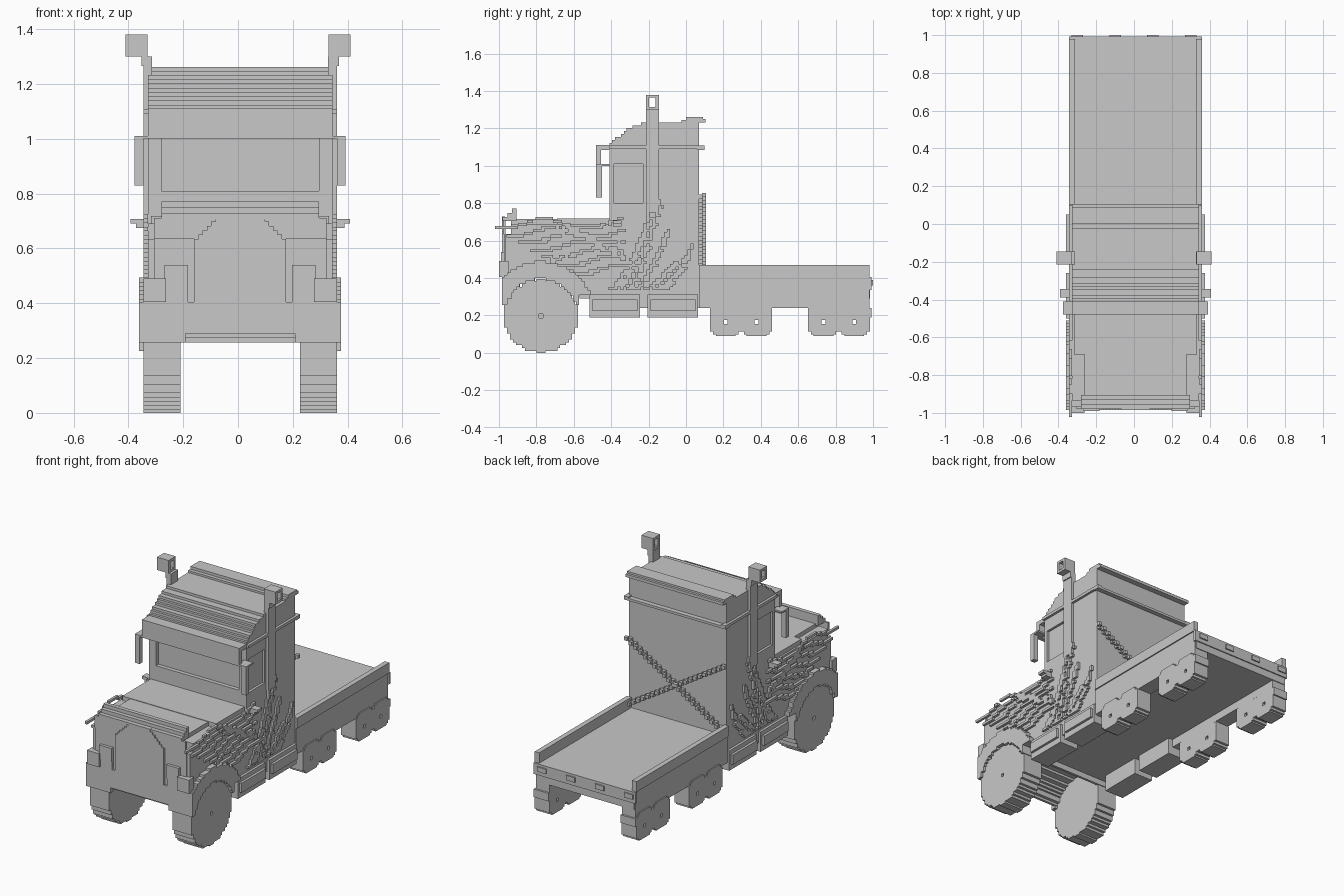
import bpy, bmesh, math, random
from mathutils import Vector

random.seed(4)
BLOCK = 0.0156                                  # size of one building block
MID = BLOCK / 2                                 # middle plane of the body
RAIL = 0.3525                                   # half width of bed and wheels
CAB, FLARE, GLASS = RAIL - BLOCK, RAIL + BLOCK, 0.2875
NOSE, TAIL, CAB_FRONT, CAB_BACK = -0.985, 0.985, -0.41, 0.07
AXLE_Y, TYRE = -0.775, 0.197
BUMPER_TOP, BED, BODY_TOP = 0.405, 0.405, 0.635

if "Cube" in bpy.data.objects:
    bpy.data.objects.remove(bpy.data.objects["Cube"], do_unlink=True)

TONE = (0.58, 0.58, 0.58, 1)
grey = bpy.data.materials.new("plain_grey")
grey.use_nodes = True
grey.diffuse_color = TONE
grey.node_tree.nodes["Principled BSDF"].inputs["Base Color"].default_value = TONE


def finish(name, bm):
    bmesh.ops.recalc_face_normals(bm, faces=bm.faces)
    mesh = bpy.data.meshes.new(name)
    bm.to_mesh(mesh)
    bm.free()
    mesh.materials.append(grey)
    ob = bpy.data.objects.new(name, mesh)
    bpy.context.collection.objects.link(ob)
    return ob


def add_box(bm, x, y, z):
    cube = bmesh.ops.create_cube(bm, size=1)["verts"]
    for v in cube:
        v.co = Vector((sum(r) / 2 + c * abs(r[1] - r[0]) for r, c in zip((x, y, z), v.co)))


def add_block(bm, x, y, z, half):
    add_box(bm, (x - half, x + half), (y - half, y + half), (z - half, z + half))


def box(name, x, y, z):
    bm = bmesh.new()
    add_box(bm, x, y, z)
    return finish(name, bm)


def both(half):
    return MID - half, MID + half


def side(s, inner, outer):
    return tuple(sorted((MID + s * inner, MID + s * outer)))


def wide(name, half, y, z):
    return box(name, both(half), y, z)


def prism(name, x, outline):
    """Extrude a (y, z) outline along x."""
    bm = bmesh.new()
    outline = [p for i, p in enumerate(outline) if p != outline[i - 1]]
    face = bm.faces.new([bm.verts.new((x[0], y, z)) for y, z in outline])
    new = bmesh.ops.extrude_face_region(bm, geom=[face])["geom"]
    bmesh.ops.translate(bm, vec=(x[1] - x[0], 0, 0),
                        verts=[v for v in new if isinstance(v, bmesh.types.BMVert)])
    return finish(name, bm)


def columns(name, x, y, top, bottom):
    """Prism of block-wide columns between two height rules."""
    count = round((y[1] - y[0]) / BLOCK)
    step = (y[1] - y[0]) / count
    upper, lower = [], []
    for i in range(count):
        a, b = y[0] + i * step, y[0] + (i + 1) * step
        middle = (a + b) / 2
        upper += [(a, top(middle)), (b, top(middle))]
        lower += [(a, bottom(middle)), (b, bottom(middle))]
    return prism(name, x, upper + lower[::-1])


def blocky(value):
    return round(value / BLOCK) * BLOCK


def circle(offset, radius):
    return blocky(math.sqrt(max(radius ** 2 - offset ** 2, 0)))


def rounded(name, x, cy, cz, half, height, radius):
    """Blocky rounded slab, a wheel when all three sizes match."""
    def rise(y):
        return min(height, max(circle(y - cy, radius), BLOCK))
    return columns(name, x, (cy - half, cy + half), lambda y: cz + rise(y), lambda y: cz - rise(y))


def cut(ob, x, y, z):
    cutter = box("cutter", x, y, z)
    cutter.hide_render = True
    mod = ob.modifiers.new("cut", "BOOLEAN")
    mod.object, mod.operation, mod.solver = cutter, "DIFFERENCE", "EXACT"
    bpy.context.view_layer.objects.active = ob
    bpy.ops.object.modifier_apply(modifier=mod.name)
    bpy.data.objects.remove(cutter, do_unlink=True)


def arch_under(y):
    """Underside of body and fender, following the front wheel."""
    offset = y - AXLE_Y
    if offset > TYRE:
        return 0.31
    return TYRE + max(circle(offset, TYRE), 0.06)


def arch_over(y):
    return TYRE + circle(y - AXLE_Y, 0.29)


def roof_height(y):
    if y > -BLOCK:
        return 1.245
    return blocky(1.23 - 0.12 * min(1, max(0, -0.19 - y) / 0.22) ** 2)


# Lower body and hood
columns("lower_body", both(CAB), (-0.965, CAB_BACK), lambda y: BODY_TOP, arch_under)
wide("hood_shoulder", CAB, (-0.935, CAB_FRONT), (BODY_TOP, 0.69))
wide("hood_front", 0.27, (-0.935, -0.68), (0.69, 0.715))
wide("hood_rear", 0.325, (-0.69, CAB_FRONT), (0.69, 0.718))
wide("frame_underside", 0.3, (-0.57, 0.1), (0.29, 0.32))

# Cab with stepped roof and recessed glass
cab = columns("cab", both(CAB), (CAB_FRONT, CAB_BACK), roof_height, lambda y: 0.6)
cut(cab, both(GLASS), (-0.5, -0.385), (0.81, 1))
for s in (-1, 1):
    cut(cab, side(s, CAB - BLOCK, FLARE), (-0.385, -0.23), (0.8, 1.01))
wide("roof_cap", CAB, (0, 0.09), (1.24, 1.262))
wide("roof_rear_lip", CAB, (0.06, 0.105), (1.232, 1.25))
wide("rear_ledge", RAIL, (0.06, 0.1), (1.085, 1.1))
wide("visor_top", CAB, (-0.48, CAB_FRONT), (1.085, 1.112))
wide("visor_front", CAB, (-0.48, -0.455), (1, 1.112))

# Crossed chains on the cab back
bm = bmesh.new()
links = 42
for i in range(links):
    t = i / (links - 1)
    for s in (-1, 1):
        add_block(bm, MID + s * (2 * t - 1) * CAB, 0.08 + (i % 2) * BLOCK, 0.43 + t * 0.415, 0.011)
finish("crossed_chains", bm)

# Front end, with an open slot behind the top of the grille
wide("bumper", FLARE, (NOSE, -0.93), (0.29, BUMPER_TOP))
wide("grille_surround", 0.315, (-0.972, -0.93), (0.4, BODY_TOP))
wide("grille_top_plate", 0.315, (-0.978, -0.965), (BODY_TOP, 0.71))
wide("grille", 0.168, (NOSE, -0.967), (BUMPER_TOP, BODY_TOP))
bm = bmesh.new()
for i in range(1, 7):
    add_box(bm, both(0.168 - BLOCK * i), (NOSE, -0.967), (BODY_TOP, BODY_TOP + i * BLOCK))
finish("grille_arch", bm)
bm = bmesh.new()
for i in range(3):
    rise = 0.705 + i * 0.022
    add_box(bm, both(GLASS), (-0.98 + i * 0.025, -0.905), (rise, rise + 0.022))
finish("hood_deflector", bm)

# Flame relief on the flanks: waves along the hood, licks sweeping up behind
samples = 90
cells = set()
for i in range(7):
    start = -0.65 - 0.06 * i
    lick_height = 0.3 + 0.19 * math.sin(i)
    for n in range(samples):
        t = n / samples
        y = start + t * (-0.33 - start)
        wave = (y, 0.45 + 0.04 * i + 0.025 * math.sin(14 * y + i))
        lick = (-0.4 + 0.045 * i + 0.17 * t, 0.34 + lick_height * t ** 1.4)
        for y, z in (wave, lick):
            j, k = round(y / BLOCK), round(z / BLOCK)
            if random.random() < 0.7:
                cells.add((j, k))
            if random.random() < 0.2:
                cells.add((j + 1, k))

# Parts that sit on both sides
for s, tag in ((-1, "right_"), (1, "left_")):
    bm = bmesh.new()
    for j, k in sorted(cells):
        add_block(bm, MID + s * (CAB + BLOCK / 2), j * BLOCK, k * BLOCK, BLOCK / 2)
    finish(tag + "flame_relief", bm)

    wheel = rounded(tag + "front_wheel", side(s, 0.218, RAIL), AXLE_Y, TYRE, TYRE, TYRE, TYRE)
    cut(wheel, side(s, CAB, FLARE), (AXLE_Y - 0.01, AXLE_Y + 0.01), (TYRE - 0.01, TYRE + 0.01))
    columns(tag + "fender", side(s, 0.2, FLARE), (NOSE, -0.51), arch_over, arch_under)

    # Lamps
    box(tag + "lamp", side(s, 0.19, 0.275), (-0.99, -0.96), (0.455, 0.54))
    box(tag + "lamp_base", side(s, 0.19, GLASS), (NOSE, -0.96), (BUMPER_TOP, 0.46))
    box(tag + "corner_lamp", side(s, 0.27, RAIL), (-1, -0.95), (BUMPER_TOP, 0.49))

    # Mirror, ledge and handle
    box(tag + "mirror_arm", side(s, CAB - BLOCK, 0.385), (-0.48, CAB_FRONT), (1, 1.01))
    box(tag + "mirror", side(s, RAIL, 0.385), (-0.48, -0.45), (0.83, 1.01))
    box(tag + "cab_ledge", side(s, CAB - BLOCK, RAIL), (CAB_FRONT, 0.1), (1.09, 1.108))
    box(tag + "step_handle", side(s, CAB, 0.4), (-0.39, -0.345), (0.69, 0.708))
    box(tag + "handle_root", side(s, CAB, 0.38), (-0.39, -0.345), (0.675, 0.69))

    # Exhaust with an open top box
    stack = (-0.215, -0.145)
    box(tag + "exhaust_pipe", side(s, CAB - BLOCK, RAIL), stack, (0.75, 1.28))
    box(tag + "exhaust_neck", side(s, CAB - BLOCK, 0.36), stack, (1.265, 1.3))
    top = box(tag + "exhaust_top", sorted((s * 0.33, s * 0.41)), stack, (1.3, 1.38))
    cut(top, both(0.5), (-0.197, -0.163), (1.315, 1.365))

    # Tanks
    for y in (-0.38, -0.07):
        rounded(tag + "tank", side(s, 0.22, RAIL), y, 0.25, 0.135, 0.062, 0.14)
        box(tag + "tank_plate", side(s, CAB, FLARE), (y - 0.12, y + 0.12), (0.225, 0.285))

    # Flatbed sides and rear wheels
    box(tag + "chassis_skirt", side(s, 0.25, CAB), (-0.51, 0.1), (0.24, 0.31))
    box(tag + "bed_skirt", side(s, 0.25, 0.345), (CAB_BACK, 0.98), (0.24, BED))
    box(tag + "bed_rail", side(s, CAB - BLOCK, RAIL), (CAB_BACK, 0.98), (BED, 0.47))
    box(tag + "tail_block", side(s, 0.25, RAIL), (0.96, 0.992), (0.19, 0.24))
    for pair in (0.295, 0.8175):
        for y in (pair - 0.0825, pair + 0.0825):
            wheel = rounded(tag + "rear_wheel", side(s, 0.25, RAIL), y, 0.177, 0.083, 0.087, 0.1)
            cut(wheel, both(0.5), (y - 0.01, y + 0.01), (0.155, 0.175))

# Flatbed
wide("bed_floor", CAB, (CAB_BACK, TAIL), (0.29, BED))
wide("tail_bar", RAIL, (0.975, 0.992), (0.335, BED))
for i in (-3, -1, 1, 3):
    box("tail_bracket", (i / 10 - 0.03, i / 10 + 0.03), (0.98, 1), (0.36, 0.39))
